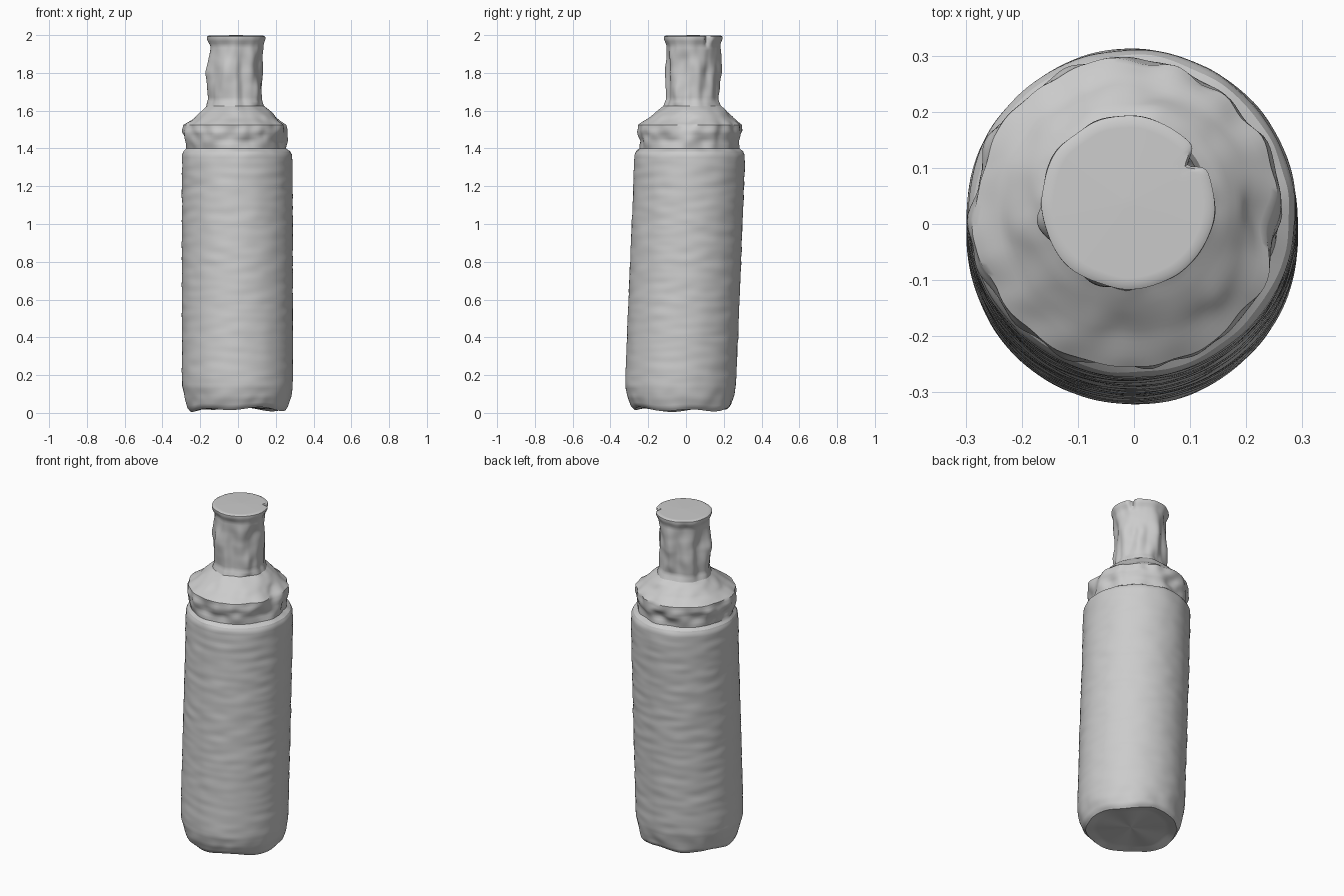
import bpy, bmesh, math
from mathutils import Vector, noise

SIDES = 144

# Profile rows: z, radius, centre x, centre y, lumps, vertical folds, ring ridges
BODY = [
    (0.030, 0.000, 0.000, -0.025, 0.000, 0.000, 0.000),
    (0.027, 0.200, 0.000, -0.024, 0.003, 0.000, 0.000),
    (0.018, 0.250, 0.000, -0.024, 0.006, 0.000, 0.000),
    (0.035, 0.266, 0.000, -0.026, 0.007, 0.000, 0.000),
    (0.080, 0.280, 0.000, -0.029, 0.006, 0.000, 0.000),
    (0.140, 0.292, -0.002, -0.029, 0.002, 0.000, 0.002),
    (0.200, 0.294, -0.003, -0.027, 0.001, 0.000, 0.003),
    (0.700, 0.294, -0.003, -0.006, 0.001, 0.000, 0.003),
    (1.300, 0.293, -0.004, 0.018, 0.001, 0.000, 0.004),
    (1.365, 0.292, -0.004, 0.018, 0.002, 0.000, 0.003),
    (1.385, 0.282, -0.005, 0.018, 0.005, 0.000, 0.001),
]
SHOULDER = [
    BODY[-1],
    (1.400, 0.262, -0.010, 0.017, 0.011, 0.003, 0.000),
    (1.440, 0.260, -0.014, 0.016, 0.020, 0.004, 0.000),
    (1.490, 0.276, -0.015, 0.016, 0.019, 0.003, 0.000),
    (1.525, 0.272, -0.012, 0.018, 0.012, 0.000, 0.000),
    (1.560, 0.225, -0.010, 0.025, 0.013, 0.003, 0.000),
    (1.605, 0.175, -0.012, 0.035, 0.009, 0.005, 0.000),
    (1.625, 0.148, -0.014, 0.036, 0.006, 0.011, 0.000),
]
NECK = [
    SHOULDER[-1],
    (1.660, 0.135, -0.014, 0.036, 0.006, 0.017, 0.000),
    (1.800, 0.140, -0.015, 0.038, 0.007, 0.020, 0.000),
    (1.880, 0.137, -0.013, 0.038, 0.006, 0.018, 0.000),
    (1.945, 0.138, -0.011, 0.038, 0.004, 0.013, 0.000),
    (1.980, 0.154, -0.011, 0.038, 0.002, 0.005, 0.000),
    (1.992, 0.154, -0.011, 0.038, 0.002, 0.003, 0.000),
    (1.997, 0.145, -0.011, 0.038, 0.002, 0.003, 0.000),
    (2.000, 0.000, -0.011, 0.038, 0.000, 0.000, 0.000),
]


def bump(a, centre, width):
    d = (a - centre + math.pi) % math.tau - math.pi
    return math.exp(-(d / width) ** 2)


def surface(row, a):
    z, r, cx, cy, lump, fold, ridge = row
    c, s = math.cos(a), math.sin(a)
    d = lump * noise.noise(Vector((c * r * 14, s * r * 14, z * 15)))
    d += fold * noise.noise(Vector((c * 2.6 + 7, s * 2.6, z * 5)))
    d += ridge * noise.noise(Vector((c * 2.2, s * 2.2 + 3, z * 24)))
    # dimple on the right of the shoulder
    d -= 0.025 * bump(a, -0.05, 0.2) * math.exp(-((z - 1.54) / 0.03) ** 2)
    if 1.63 < z < 1.998 and r > 0.12:
        # split in the lip and the raised folds running down from it
        d -= 0.032 * bump(a, 0.56, 0.10) * max(0, 1 - abs(z - 1.985) / 0.05)
        d += 0.018 * bump(a, 3.3, 0.25) * math.exp(-((z - 1.81) / 0.08) ** 2)
        d += 0.020 * bump(a, -0.65, 0.2) * math.exp(-((z - 1.70) / 0.06) ** 2)
    # uneven foot
    if z < 0.14:
        wave = 0.008 * math.sin(5 * a + 0.6) + 0.007 * math.cos(2 * a + 2.6)
        z += wave * min(1, r / 0.25) * (1 - z / 0.14)
    return Vector((cx + (r + d) * c, cy + (r + d) * s, max(z, 0)))


def refine(profile, step=0.012):
    rows = [profile[0]]
    for p, q in zip(profile, profile[1:]):
        n = max(1, round(math.hypot(q[0] - p[0], q[1] - p[1]) / step))
        rows += [tuple(u + (v - u) * i / n for u, v in zip(p, q))
                 for i in range(1, n + 1)]
    return rows


def loft(name, profile):
    bm = bmesh.new()
    rings = []
    for row in refine(profile):
        if row[1] < 1e-6:
            rings.append([bm.verts.new((row[2], row[3], row[0]))] * SIDES)
        else:
            rings.append([bm.verts.new(surface(row, math.tau * i / SIDES))
                          for i in range(SIDES)])
    for lo, hi in zip(rings, rings[1:]):
        for i in range(SIDES):
            j = (i + 1) % SIDES
            quad = list(dict.fromkeys((lo[i], lo[j], hi[j], hi[i])))
            bm.faces.new(quad)
    mesh = bpy.data.meshes.new(name)
    bm.to_mesh(mesh)
    bm.free()
    ob = bpy.data.objects.new(name, mesh)
    bpy.context.collection.objects.link(ob)
    bpy.context.view_layer.objects.active = ob
    ob.select_set(True)
    return ob


# Leaning cylinder with its closed foot, dented shoulder, folded neck with lip
loft("bottle_body", BODY)
loft("bottle_shoulder", SHOULDER)
loft("bottle_neck", NECK)
bpy.ops.object.shade_smooth_by_angle(angle=math.radians(40))
